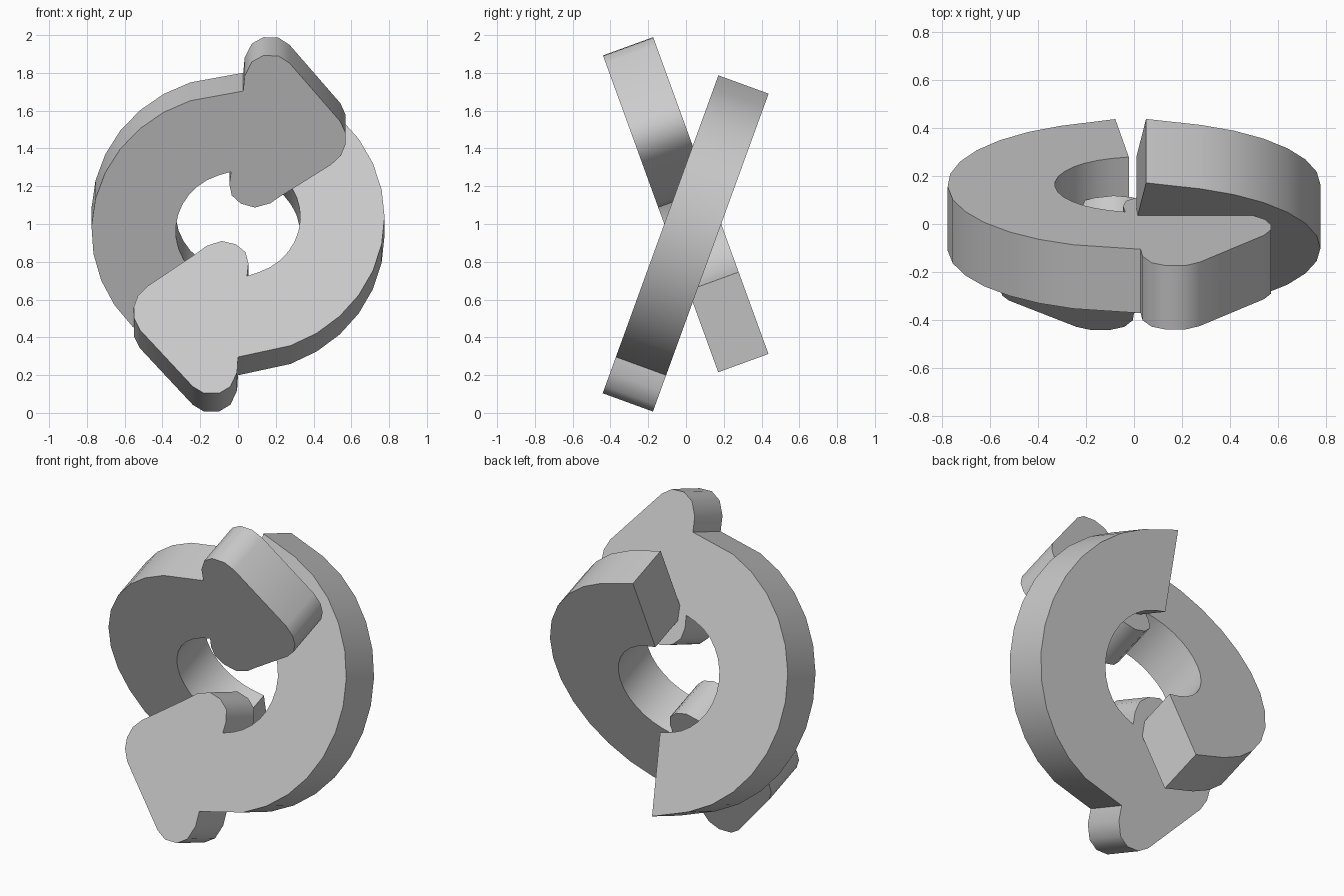
import bpy, bmesh
from math import radians, sin, cos
from mathutils import Matrix

if "Cube" in bpy.data.objects:
    bpy.data.objects.remove(bpy.data.objects["Cube"])

TILT = radians(20)
FRONT, BACK = 0.108, -0.175      # slab faces either side of the arrow plane


def arc(r, a0, a1, n):
    return [(r * cos(radians(a0 + (a1 - a0) * i / n)),
             r * sin(radians(a0 + (a1 - a0) * i / n))) for i in range(n + 1)]


# rounded arrowhead outline as seen from the front (x, z), from inner notch to outer notch
head = [(0.048, 0.725), (0.055, 0.79), (0.04, 0.85), (-0.01, 0.892), (-0.085, 0.91),
        (-0.165, 0.885), (-0.22, 0.845), (-0.48, 0.67), (-0.53, 0.62), (-0.552, 0.56),
        (-0.55, 0.50), (-0.52, 0.44), (-0.24, 0.14), (-0.18, 0.104), (-0.10, 0.104),
        (-0.04, 0.14), (-0.005, 0.215), (0.0, 0.296)]
z_mid = 1 + FRONT * sin(TILT)
head = [(x, (z - z_mid) / cos(TILT)) for x, z in head]

# ring body: outer arc, slanted tail end, inner arc
outline = (arc(0.776, -69, 69, 12) + [(0.05, 0.798), (0.01, 0.335)]
           + arc(0.33, 76, -70, 13) + head)


def curved_arrow(name, matrix):
    bm = bmesh.new()
    face = bm.faces.new([bm.verts.new((x, y, BACK)) for x, y in outline])
    ext = bmesh.ops.extrude_face_region(bm, geom=[face])
    top = [g for g in ext["geom"] if isinstance(g, bmesh.types.BMVert)]
    bmesh.ops.translate(bm, verts=top, vec=(0, 0, FRONT - BACK))
    bmesh.ops.recalc_face_normals(bm, faces=bm.faces)
    bm.transform(matrix)
    mesh = bpy.data.meshes.new(name)
    bm.to_mesh(mesh)
    bm.free()
    obj = bpy.data.objects.new(name, mesh)
    bpy.context.collection.objects.link(obj)
    bpy.ops.object.select_all(action='DESELECT')
    obj.select_set(True)
    bpy.context.view_layer.objects.active = obj
    bpy.ops.object.shade_smooth_by_angle(angle=radians(35))


# two crossing arrows, the second a half turn of the first with a slight twist
lift = Matrix.Translation((0, 0, 1))
stand = Matrix.Rotation(radians(90) - TILT, 4, 'X')
curved_arrow("right_arrow", lift @ stand)
curved_arrow("left_arrow", lift @ Matrix.Rotation(radians(180), 4, 'Y') @ stand
             @ Matrix.Rotation(radians(-2), 4, 'Z'))
